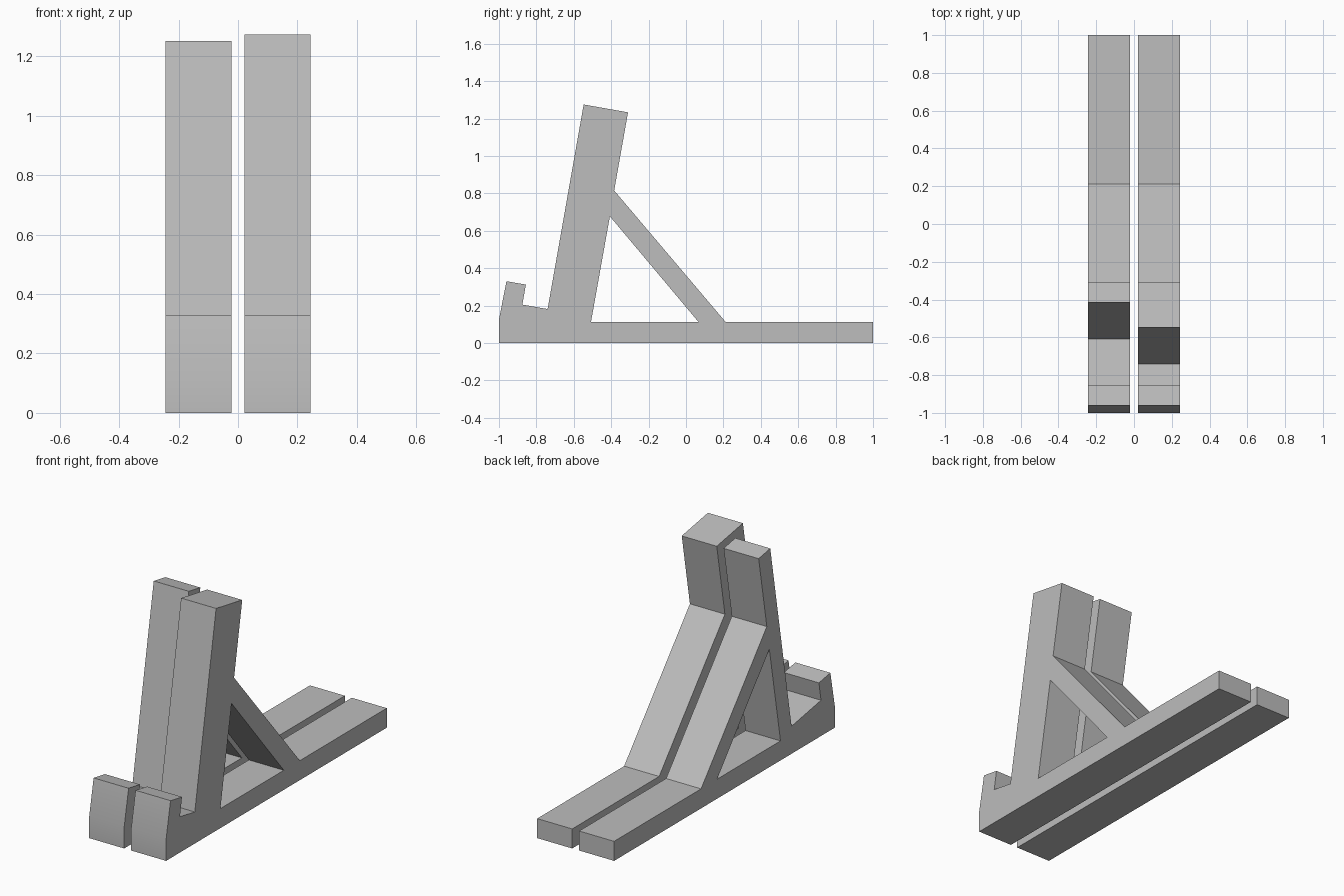
import bpy, bmesh, math
from mathutils import Vector

cube = bpy.data.objects.get("Cube")
if cube:
    bpy.data.objects.remove(cube, do_unlink=True)

# Single grey material
grey = bpy.data.materials.new("plain grey")
grey.use_nodes = True
colour = (0.51, 0.51, 0.51, 1)
grey.diffuse_color = colour
grey.node_tree.nodes["Principled BSDF"].inputs["Base Color"].default_value = colour

WIDTH, GAP = 0.222, 0.022
LEAN = math.tan(math.radians(10))


def stand_half(name, x0, front_y):
    """Extrude a side profile (y, z); front_y is where the upright meets the ledge."""
    ledge_z = 0.205 - (front_y + 0.875) * LEAN
    # Front face of the upright runs parallel to its back, to the slanted top
    back_y, back_z = -0.31, 1.233
    rise = (back_z - ledge_z - (front_y - back_y) * LEAN) / (1 + LEAN ** 2)
    top = (front_y + rise * LEAN, ledge_z + rise)
    outline = [(-1, 0), (1, 0), (1, 0.112), (0.212, 0.112), (-0.384, 0.815),
               (back_y, back_z), top, (front_y, ledge_z), (-0.875, 0.205),
               (-0.856, 0.312), (-0.96, 0.33), (-1, 0.125)]
    brace_hole = [(-0.508, 0.112), (0.067, 0.112), (-0.407, 0.677)]

    bm = bmesh.new()
    for loop in (outline, brace_hole):
        verts = [bm.verts.new((x0, y, z)) for y, z in loop]
        for a, b in zip(verts, verts[1:] + verts[:1]):
            bm.edges.new((a, b))
    bmesh.ops.triangle_fill(bm, edges=bm.edges[:], use_beauty=True, normal=(1, 0, 0))
    result = bmesh.ops.extrude_face_region(bm, geom=bm.faces[:], use_keep_orig=True)
    moved = [g for g in result["geom"] if isinstance(g, bmesh.types.BMVert)]
    bmesh.ops.translate(bm, verts=moved, vec=Vector((WIDTH, 0, 0)))
    bmesh.ops.recalc_face_normals(bm, faces=bm.faces[:])

    mesh = bpy.data.meshes.new(name)
    bm.to_mesh(mesh)
    bm.free()
    mesh.materials.append(grey)
    obj = bpy.data.objects.new(name, mesh)
    bpy.context.collection.objects.link(obj)
    bpy.ops.object.select_all(action='DESELECT')
    obj.select_set(True)
    bpy.context.view_layer.objects.active = obj
    bpy.ops.object.shade_smooth_by_angle(angle=math.radians(30))
    return obj


# Thick upright on the left, thin upright on the right
stand_half("left_stand_half", GAP, -0.74)
stand_half("right_stand_half", -GAP - WIDTH, -0.608)
